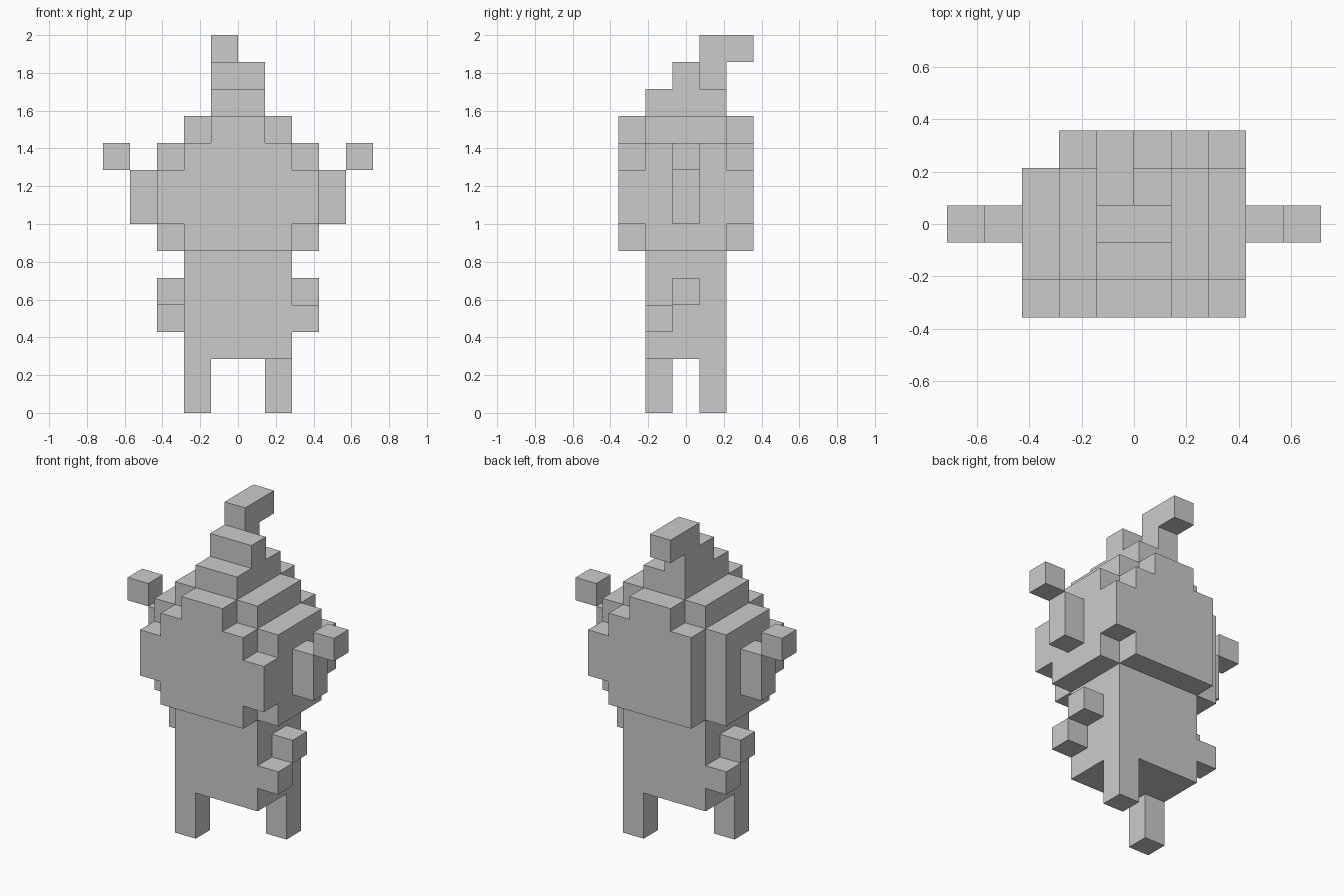
import bpy

if "Cube" in bpy.data.objects:
    bpy.data.objects.remove(bpy.data.objects["Cube"])

U = 1 / 7  # one block of the grid


def prism(name, outline, y0, y1):
    """Extrude an (x, z) outline, counter-clockwise from the front, from y0 to y1."""
    n = len(outline)
    verts = [(x * U, y * U, z * U) for y in (y0, y1) for x, z in outline]
    faces = [list(range(n)), list(range(2 * n - 1, n - 1, -1))]
    faces += [[i, i + n, (i + 1) % n + n, (i + 1) % n] for i in range(n)]
    mesh = bpy.data.meshes.new(name)
    mesh.from_pydata(verts, [], faces)
    mesh.update()
    obj = bpy.data.objects.new(name, mesh)
    bpy.context.collection.objects.link(obj)
    return obj


def box(name, x0, x1, y0, y1, z0, z1):
    return prism(name, [(x0, z0), (x1, z0), (x1, z1), (x0, z1)], y0, y1)


def stepped(rows):
    """Outline of stacked rows (left, right, bottom, top), bottom row first."""
    right = [p for l, r, b, t in rows for p in ((r, b), (r, t))]
    left = [p for l, r, b, t in reversed(rows) for p in ((l, t), (l, b))]
    pts = right + left
    return [p for i, p in enumerate(pts) if p != pts[i - 1]]


# Lower body
box("torso", -2, 2, -1.5, 1.5, 2, 6)

# Head: core with rounded-off plates on front and back
prism("head_core", stepped([(-3, 3, 6, 10), (-2, 2, 10, 11), (-1, 1, 11, 12)]), -1.5, 1.5)
prism("head_front", stepped([(-2, 2, 6, 7), (-3, 3, 7, 9), (-2, 2, 9, 10), (-1, 1, 10, 11)]), -2.5, -1.5)
prism("head_back", stepped([(-2, 2, 6, 7), (-2, 3, 7, 9), (-2, 2, 9, 10), (-1, 1, 10, 11)]), 1.5, 2.5)

# Crest with backward curling tip
box("crest_base", -1, 1, -0.5, 0.5, 12, 13)
box("crest_stem", -1, 0, 0.5, 1.5, 12, 13)
box("crest_tip", -1, 0, 0.5, 2.5, 13, 14)

# Parts repeated on both sides; legs and arms are turned half round
for side, s in (("right", 1), ("left", -1)):
    def part(name, x0, x1, y0, y1, z0, z1):
        xs, ys = sorted((s * x0, s * x1)), sorted((s * y0, s * y1))
        box(f"{name}_{side}", *xs, *ys, z0, z1)

    part("leg", 1, 2, 0.5, 1.5, 0, 2)
    part("arm", 2, 3, -0.5, 0.5, 4, 5)
    part("hand", 2, 3, -1.5, -0.5, 3, 4)
    part("ear", 3, 4, -0.5, 0.5, 7, 9)
    part("ear_tip", 4, 5, -0.5, 0.5, 9, 10)
